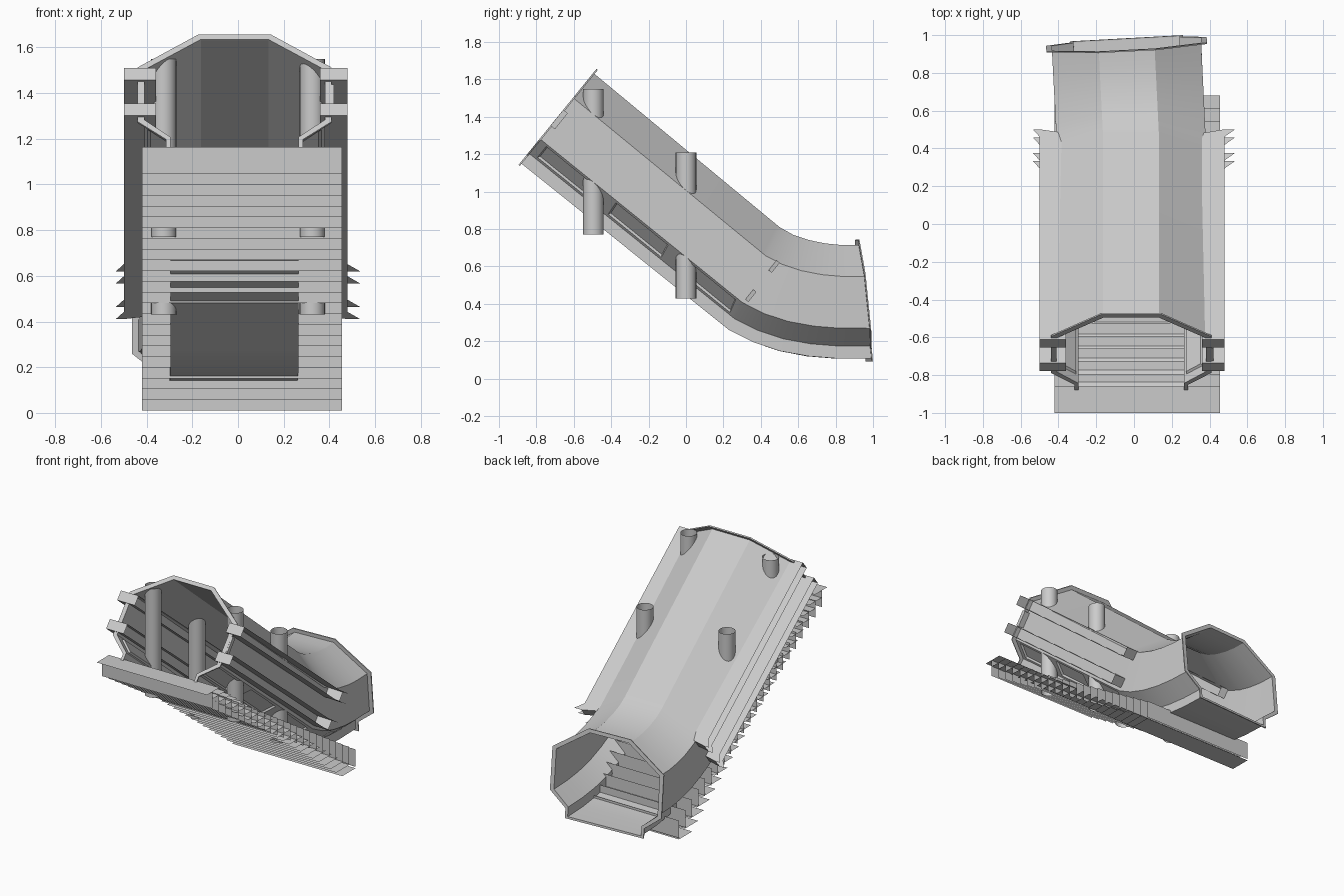
import bpy, bmesh, math
from mathutils import Vector

if "Cube" in bpy.data.objects:
    bpy.data.objects.remove(bpy.data.objects["Cube"])

CX = -0.015                      # tube centre line
H = 0.618                        # section height
HALF = [(0.28, 0), (0.28, 0.068), (0.395, 0.165), (0.395, 0.447), (0.148, H)]
HALF_OUT = [(0.30, -0.015), (0.30, 0.055), (0.425, 0.155), (0.425, 0.46), (0.16, 0.645)]
T = Vector((0, 0.78, -0.625))    # down the slope
N = Vector((0, 0.625, 0.78))     # up through the section
O = Vector((0, -0.88, 1.15))     # floor at the upper mouth


def make(name, bm, smooth=False):
    me = bpy.data.meshes.new(name)
    bm.to_mesh(me)
    bm.free()
    ob = bpy.data.objects.new(name, me)
    bpy.context.collection.objects.link(ob)
    if smooth:
        bpy.ops.object.select_all(action='DESELECT')
        ob.select_set(True)
        bpy.context.view_layer.objects.active = ob
        bpy.ops.object.shade_smooth_by_angle(angle=math.radians(20))
    return ob


def full(half):
    return half + [(-x, h) for x, h in reversed(half)]


def section(bm, half, bottom, top):
    """Place the octagon-like section between a floor point and a roof point."""
    out = []
    for x, h in full(half):
        k = h / H
        y = bottom[0] + (top[0] - bottom[0]) * k
        z = bottom[1] + (top[1] - bottom[1]) * k
        f = min(1, max(0, (y - 0.45) / 0.5))          # slight yaw of the lower end
        out.append(bm.verts.new((x + CX - 0.025 * f, y + 0.055 * f * x, z)))
    return out


def bridge(bm, a, b):
    n = len(a)
    return [bm.faces.new((a[j], b[j], b[(j + 1) % n], a[(j + 1) % n])) for j in range(n)]


# Tube: straight incline split at the windows, then the bend
B0, T0, B1, T1 = (-0.88, 1.15), (-0.49, 1.63), (0.23, 0.26), (0.50, 0.81)
mix = lambda p, q, k: (p[0] + (q[0] - p[0]) * k, p[1] + (q[1] - p[1]) * k)
cuts = [0, 0.02, 0.28, 0.365, 0.65, 0.735, 0.985, 1]
stations = [(mix(B0, B1, k), mix(T0, T1, k)) for k in cuts]
stations += [((0.36, 0.195), (0.57, 0.77)), ((0.50, 0.148), (0.655, 0.741)),
             ((0.65, 0.12), (0.74, 0.723)), ((0.80, 0.108), (0.83, 0.714)),
             ((0.98, 0.107), (0.92, 0.716))]
bm = bmesh.new()
windows = []
prev = None
for i, (b, t) in enumerate(stations):
    cur = section(bm, HALF, b, t)
    if prev:
        faces = bridge(bm, prev, cur)
        if i in (2, 4, 6):
            windows += [faces[1], faces[7]]
    prev = cur
bm.normal_update()
# Recessed windows in the lower bevel, each with a frame and a slot
bmesh.ops.inset_individual(bm, faces=windows, thickness=0.025, depth=0)
bmesh.ops.inset_individual(bm, faces=windows, thickness=0.01, depth=-0.012)
make("tube_shell", bm, True)


# Raised rims at both mouths
def rim(name, b, t, d):
    bm = bmesh.new()
    loops = []
    for half, e in ((HALF, 0), (HALF_OUT, 0), (HALF_OUT, 1), (HALF, 1)):
        s = lambda p: (p[0] + d[0] * e, p[1] + d[1] * e)
        loops.append(section(bm, half, s(b), s(t)))
    for i in range(4):
        bridge(bm, loops[i], loops[(i + 1) % 4])
    bmesh.ops.recalc_face_normals(bm, faces=bm.faces)
    make(name, bm)


rim("upper_rim", (-0.886, 1.155), (-0.496, 1.635), (0.007, -0.006))
rim("lower_rim", (0.975, 0.107), (0.915, 0.716), (0.007, 0.001))


# Side beams: channels open on the outside, with pointed fins at their lower ends
def beam(name, side, h0, h1):
    xo = 0.48 if side > 0 else 0.5
    bm = bmesh.new()
    P = lambda x, s, h: bm.verts.new(Vector((side * x, 0, 0)) + O + T * s + N * h)
    a = [P(x, -0.015, h) for x, h in ((0.36, h0), (xo, h0), (xo, h1), (0.36, h1))]
    b = [P(x, s, h) for x, s, h in ((0.36, 1.385, h0), (xo, 1.41, h0), (xo, 1.41, h1), (0.36, 1.385, h1))]
    sides = bridge(bm, a, b)
    bm.faces.new(a)
    bm.faces.new(b)
    bmesh.ops.recalc_face_normals(bm, faces=bm.faces)
    bmesh.ops.delete(bm, geom=[sides[1], sides[3]], context='FACES_ONLY')
    for h in (h0, h1):
        bm.faces.new((P(xo, 1.36, h), P(xo, 1.41, h), P(0.535, 1.41, h)))
    make(name, bm)


for side, word in ((1, "right"), (-1, "left")):
    beam(f"upper_beam_{word}", side, 0.382, 0.45)
    beam(f"lower_beam_{word}", side, 0.182, 0.25)
    # Hollow vertical pillars passing through the shell
    for y, z0, row in ((-0.495, 0.77, "upper"), (0.0, 0.43, "lower")):
        bm = bmesh.new()
        bmesh.ops.create_cone(bm, cap_ends=False, segments=24, radius1=0.055, radius2=0.055, depth=0.78)
        bmesh.ops.translate(bm, verts=bm.verts, vec=(side * 0.325, y, z0 + 0.39))
        make(f"{row}_pillar_{word}", bm, True)

# Small bracket between the right beams at the upper mouth
bm = bmesh.new()
bmesh.ops.create_cube(bm, size=1)
for v in bm.verts:
    x, s, h = v.co
    v.co = Vector((0.4 + 0.04 * x, 0, 0)) + O + T * (0.01 + 0.03 * s) + N * (0.31 + 0.11 * h)
bmesh.ops.recalc_face_normals(bm, faces=bm.faces)
make("beam_bracket", bm)


# Stairs: a lattice of thin treads crossed by thin risers
def sheets(name, count, first, last):
    bm = bmesh.new()
    for i in range(count):
        k = i / (count - 1)
        p, q = [mix(first[e], last[e], k) for e in (0, 1)]
        bm.faces.new([bm.verts.new((x, *c)) for x, c in ((-0.42, p), (0.455, p), (0.455, q), (-0.42, q))])
    make(name, bm)


sheets("stair_treads", 24, ((-1, 1.165), (-0.86, 1.165)), ((0.53, 0), (0.68, 0)))
sheets("stair_risers", 23, ((-0.94, 1.045), (-0.94, 1.165)), ((0.68, 0.01), (0.68, 0.135)))
